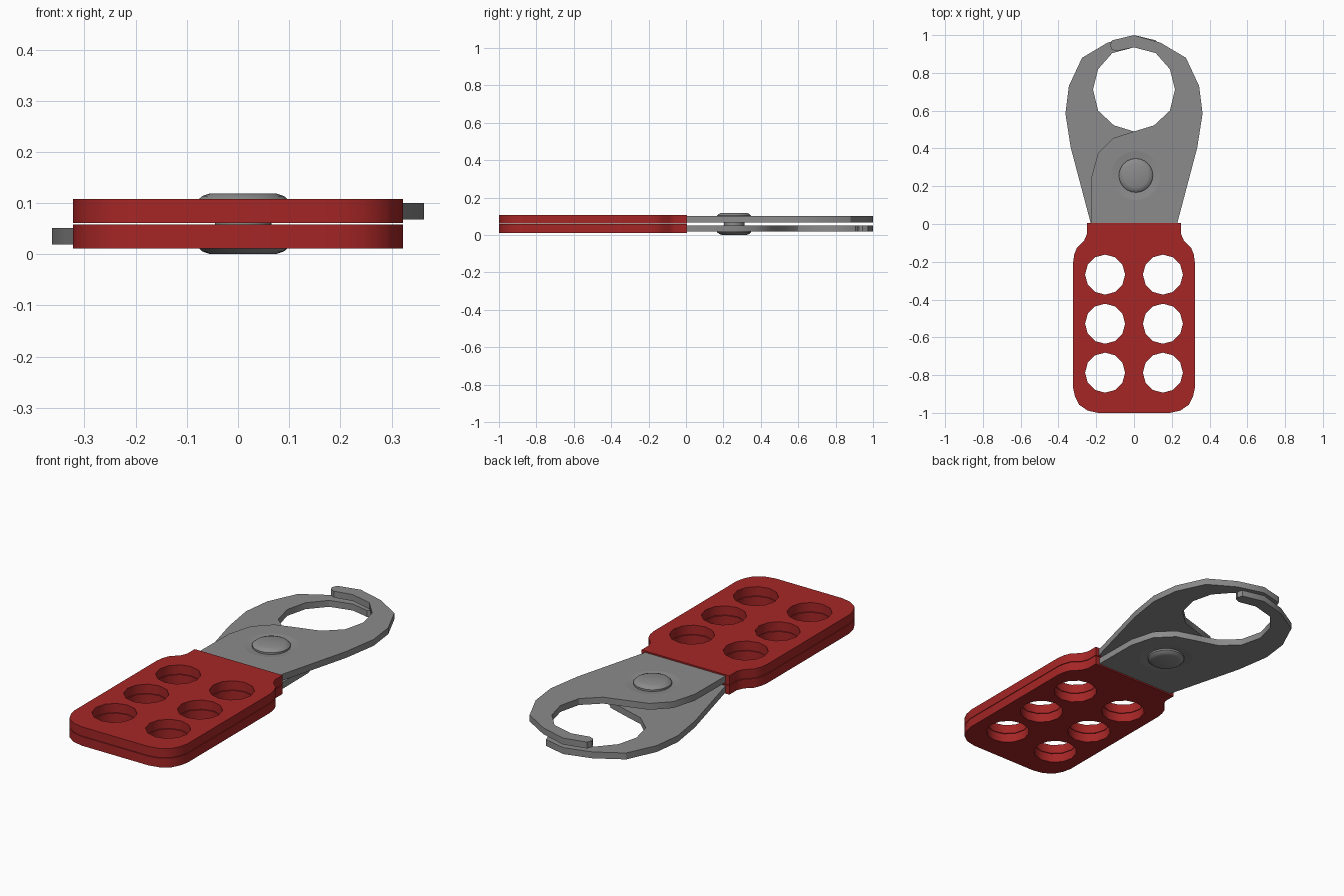
import bpy, bmesh, math
from mathutils import Matrix

if "Cube" in bpy.data.objects:
    bpy.data.objects.remove(bpy.data.objects["Cube"])

MID = 0.0595            # height of the plane between the two halves
PIVOT = (0.01, 0.257)   # rivet centre


def material(name, rgb):
    m = bpy.data.materials.new(name)
    m.use_nodes = True
    m.diffuse_color = (*rgb, 1)
    m.node_tree.nodes["Principled BSDF"].inputs["Base Color"].default_value = (*rgb, 1)
    return m


red = material("red coating", (0.38, 0.019, 0.019))
steel = material("grey steel", (0.26, 0.26, 0.26))


def finish(bm, name, mat):
    bmesh.ops.recalc_face_normals(bm, faces=bm.faces)
    mesh = bpy.data.meshes.new(name)
    bm.to_mesh(mesh)
    bm.free()
    mesh.materials.append(mat)
    ob = bpy.data.objects.new(name, mesh)
    bpy.context.collection.objects.link(ob)
    bpy.ops.object.select_all(action="DESELECT")
    ob.select_set(True)
    bpy.context.view_layer.objects.active = ob
    bpy.ops.object.shade_smooth_by_angle(angle=math.radians(32))
    return ob


def circle(cx, cy, r, n):
    return [(cx + r * math.sin(math.tau * i / n), cy + r * math.cos(math.tau * i / n))
            for i in range(n)]


def plate(name, loops, z0, z1, mat, flip=1):
    """Flat plate: first loop is the outline, the others are holes."""
    bm = bmesh.new()
    for loop in loops:
        vs = [bm.verts.new((flip * x, y, z0)) for x, y in loop]
        for a, b in zip(vs, vs[1:] + vs[:1]):
            bm.edges.new((a, b))
    bmesh.ops.triangle_fill(bm, use_beauty=True, use_dissolve=False, edges=bm.edges[:])
    ext = bmesh.ops.extrude_face_region(bm, geom=bm.faces[:])
    top = [g for g in ext["geom"] if isinstance(g, bmesh.types.BMVert)]
    bmesh.ops.translate(bm, verts=top, vec=(0, 0, z1 - z0))
    return finish(bm, name, mat)


# Hooked jaw outline, from the tail round the outside to the tip and back inside
jaw = [(0.228, -0.03), (0.228, 0), (0.335, 0.405), (0.363, 0.585), (0.345, 0.73),
       (0.275, 0.88), (0.14, 0.96), (0, 1.0), (-0.117, 0.972), (-0.127, 0.945),
       (-0.118, 0.925), (-0.095, 0.915), (0, 0.935), (0.115, 0.905), (0.19, 0.82),
       (0.217, 0.712), (0.19, 0.6), (0.106, 0.522), (0, 0.49), (-0.11, 0.455),
       (-0.19, 0.375), (-0.225, 0.25), (-0.228, -0.03)]

# Handle pad outline, half mirrored to the other side
half = [(0.25, 0.005), (0.25, -0.055), (0.265, -0.09), (0.302, -0.125), (0.316, -0.16),
        (0.322, -0.2), (0.322, -0.87), (0.312, -0.915), (0.29, -0.957), (0.245, -0.988),
        (0.19, -1.0)]
pad = half + [(-x, y) for x, y in reversed(half)]
holes = [circle(x, y, 0.106, 12) for x in (-0.153, 0.153) for y in (-0.268, -0.528, -0.787)]

# Two halves: the lower one is the mirror of the upper one
for side, s in (("upper", 1), ("lower", -1)):
    seat = circle(s * PIVOT[0], PIVOT[1], 0.13, 24)
    plate(side + "_jaw", [jaw, seat], MID + s * 0.008, MID + s * 0.041, steel, s)
    plate(side + "_handle_pad", [pad] + holes, MID + s * 0.0015, MID + s * 0.0485, red)

# Rivet with domed heads and the dished seats around them, turned about its axis
top = [(0, 0.0595), (0.064, 0.0595), (0.08, 0.054), (0.09, 0.045), (0.09, 0.036),
       (0.13, 0.041), (0.13, 0.008), (0.055, 0.008)]
profile = top + [(r, -z) for r, z in reversed(top)]
bm = bmesh.new()
vs = [bm.verts.new((0, r, z)) for r, z in profile]
edges = [bm.edges.new(p) for p in zip(vs, vs[1:])]
bmesh.ops.spin(bm, geom=vs + edges, cent=(0, 0, 0), axis=(0, 0, 1),
               angle=math.tau, steps=24, use_merge=True)
bmesh.ops.remove_doubles(bm, verts=bm.verts, dist=0.0001)
bmesh.ops.transform(bm, matrix=Matrix.Translation((*PIVOT, MID)), verts=bm.verts)
finish(bm, "rivet", steel)
